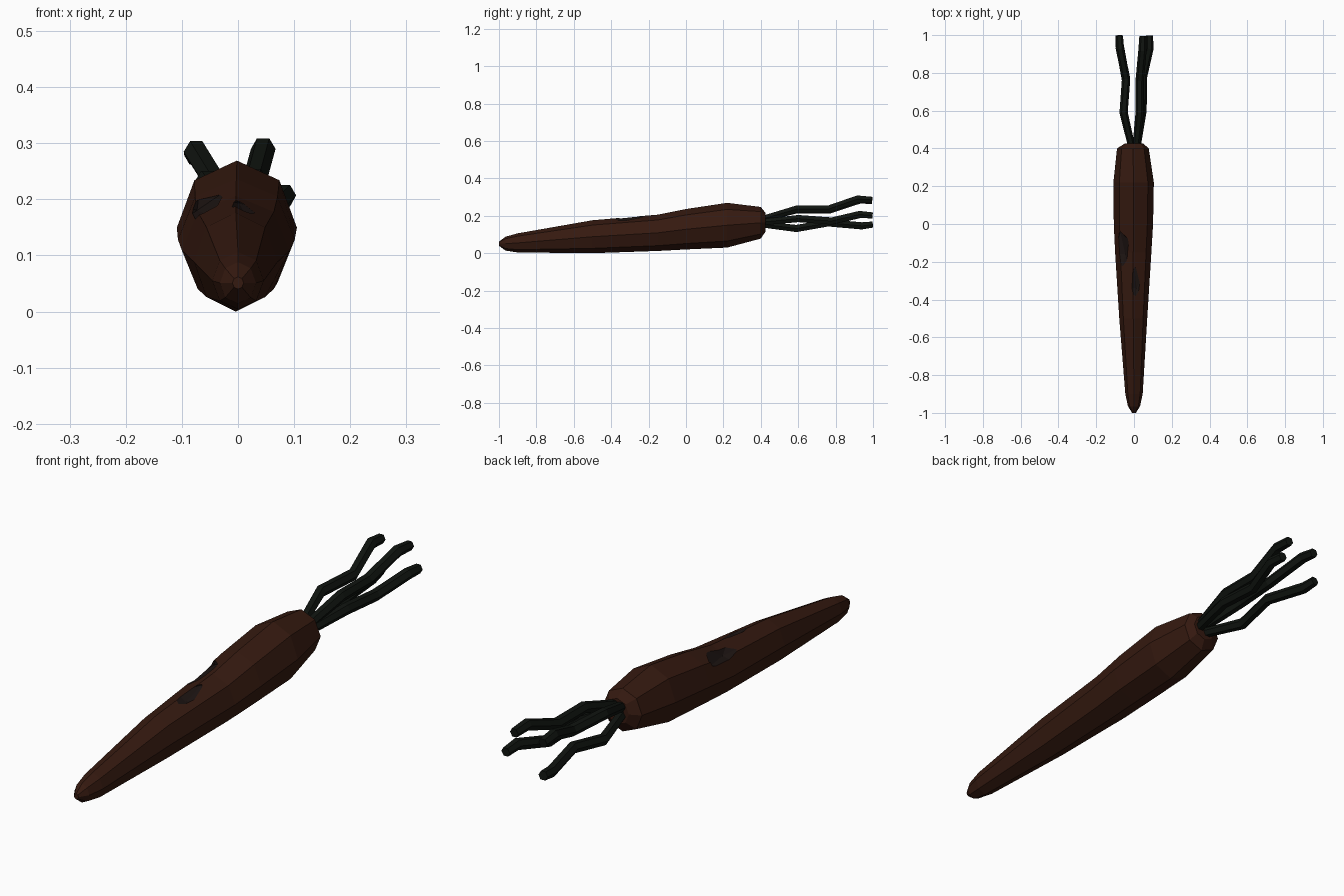
import bpy, bmesh, math
from mathutils import Vector, Matrix

if "Cube" in bpy.data.objects:
    bpy.data.objects.remove(bpy.data.objects["Cube"])


def material(name, rgb):
    m = bpy.data.materials.new(name)
    m.diffuse_color = (*rgb, 1)
    m.use_nodes = True
    m.node_tree.nodes["Principled BSDF"].inputs["Base Color"].default_value = m.diffuse_color
    return m


SKIN = material("carrot_skin", (0.036, 0.010, 0.005))
DARK = material("rotten_spot", (0.012, 0.007, 0.006))
STEM = material("stem_green", (0.005, 0.007, 0.005))


def add_object(name, bm, mats):
    bmesh.ops.recalc_face_normals(bm, faces=bm.faces)
    me = bpy.data.meshes.new(name)
    bm.to_mesh(me)
    bm.free()
    for m in mats:
        me.materials.append(m)
    ob = bpy.data.objects.new(name, me)
    bpy.context.collection.objects.link(ob)
    return ob


def loft(name, rings, mats):
    """Skin a list of equal-length point rings and cap both ends."""
    bm = bmesh.new()
    vs = [[bm.verts.new(p) for p in ring] for ring in rings]
    n = len(vs[0])
    for a, b in zip(vs, vs[1:]):
        for i in range(n):
            j = (i + 1) % n
            bm.faces.new((a[i], a[j], b[j], b[i]))
    bm.faces.new(vs[0])
    bm.faces.new(vs[-1])
    return add_object(name, bm, mats)


# Carrot root: y, centre x, half width, bottom z, top z
sections = [
    (-1.00, 0.000, 0.010, 0.040, 0.062),
    (-0.965, 0.000, 0.032, 0.014, 0.088),
    (-0.90, 0.000, 0.046, 0.004, 0.106),
    (-0.50, -0.004, 0.074, 0.000, 0.176),
    (-0.15, -0.004, 0.096, 0.012, 0.206),
    (0.00, -0.003, 0.104, 0.020, 0.236),
    (0.22, -0.002, 0.107, 0.030, 0.269),
    (0.40, -0.006, 0.084, 0.078, 0.247),
    (0.425, 0.000, 0.050, 0.115, 0.215),
]
rings = []
for y, cx, w, z0, z1 in sections:
    ring = []
    for k in range(8):
        a = math.tau * k / 8
        ring.append((cx + w * math.cos(a), y,
                     (z0 + z1) / 2 + (z1 - z0) / 2 * math.sin(a)))
    rings.append(ring)
root = loft("carrot_root", rings, [SKIN, DARK])

# Faceted gouges with dark insides: centre, radii, tilt about y
gouges = [
    ((-0.070, -0.16, 0.205), (0.060, 0.14, 0.042), -0.6),
    ((0.020, -0.34, 0.205), (0.055, 0.13, 0.034), 0.2),
    ((0.078, -0.57, 0.128), (0.030, 0.085, 0.026), 0.9),
]
for i, (c, r, tilt) in enumerate(gouges):
    bm = bmesh.new()
    bmesh.ops.create_icosphere(bm, subdivisions=1, radius=1)
    bm.transform(Matrix.Translation(c) @ Matrix.Rotation(tilt, 4, 'Y')
                 @ Matrix.Diagonal((*r, 1)))
    for f in bm.faces:
        f.material_index = 1
    cutter = add_object(f"gouge_cutter_{i + 1}", bm, [SKIN, DARK])
    cutter.hide_render = True
    mod = root.modifiers.new("gouge", 'BOOLEAN')
    mod.operation = 'DIFFERENCE'
    mod.solver = 'EXACT'
    mod.object = cutter
    bpy.context.view_layer.objects.active = root
    bpy.ops.object.modifier_apply(modifier=mod.name)
    bpy.data.objects.remove(cutter)


# Stems: bent six-sided tubes
def stem(name, path, r=0.022):
    pts = [Vector(p) for p in path]
    rings = []
    for i, p in enumerate(pts):
        t = (pts[min(i + 1, len(pts) - 1)] - pts[max(i - 1, 0)]).normalized()
        side = t.cross(Vector((0, 0, 1))).normalized()
        up = side.cross(t)
        s = r * (0.85 if i in (0, len(pts) - 1) else 1)
        rings.append([p + s * (math.cos(math.tau * k / 6) * side
                               + math.sin(math.tau * k / 6) * up)
                      for k in range(6)])
    loft(name, rings, [STEM])


stem("stem_upper_left", [(-0.01, 0.40, 0.18), (-0.055, 0.59, 0.232), (-0.042, 0.77, 0.232),
                         (-0.075, 0.93, 0.285), (-0.077, 0.995, 0.278)])
stem("stem_upper_right", [(0.01, 0.40, 0.18), (0.03, 0.59, 0.235), (0.03, 0.76, 0.235),
                          (0.045, 0.92, 0.29), (0.047, 0.995, 0.285)])
stem("stem_lower_right", [(0.015, 0.40, 0.165), (0.045, 0.60, 0.185), (0.048, 0.78, 0.172),
                          (0.082, 0.93, 0.207), (0.082, 0.998, 0.202)])
stem("stem_lower_left", [(-0.01, 0.40, 0.155), (-0.055, 0.59, 0.132), (-0.042, 0.76, 0.162),
                         (-0.075, 0.94, 0.146), (-0.08, 0.998, 0.153)])
